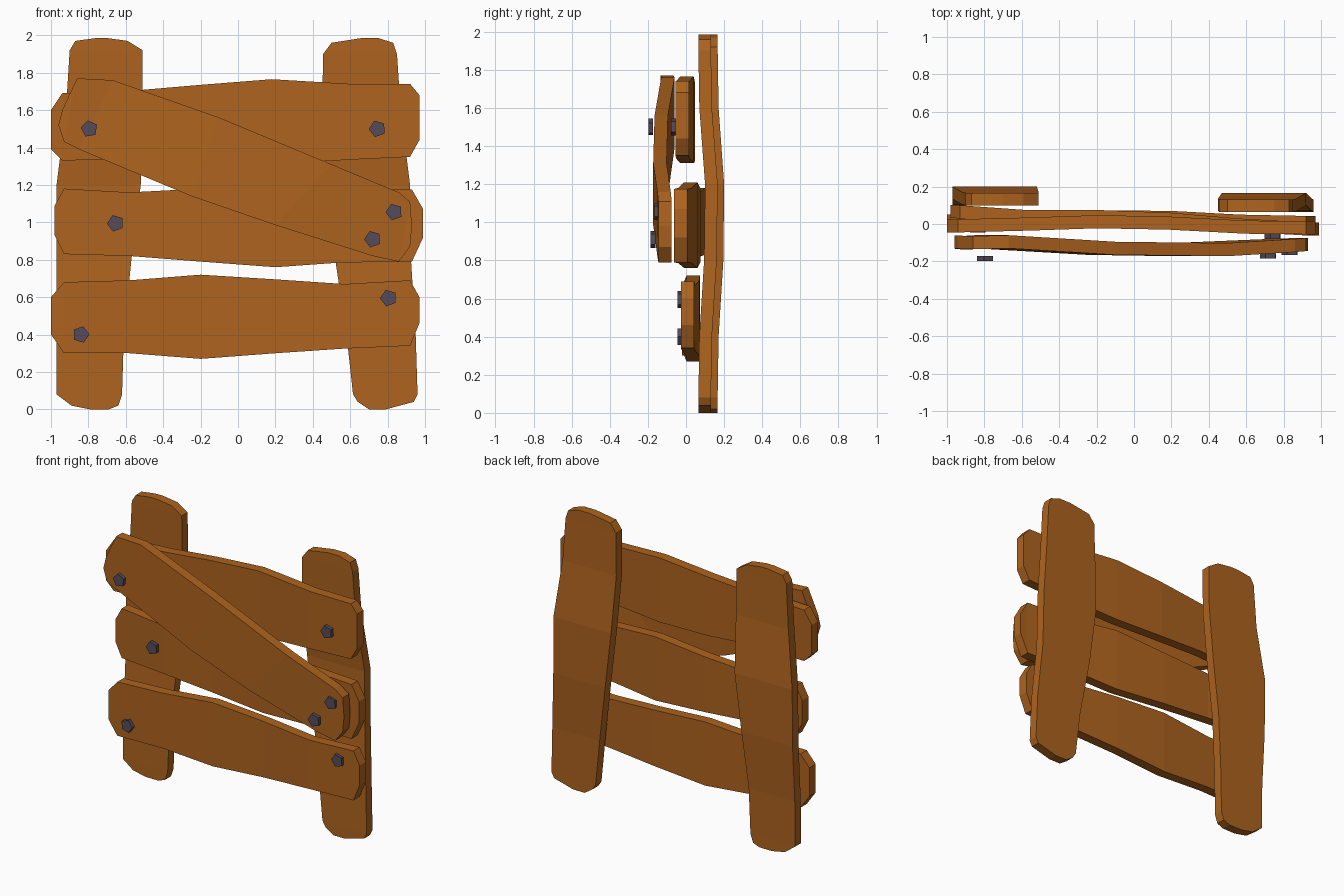
import bpy, bmesh, math
from mathutils import Matrix


def material(name, rgb):
    m = bpy.data.materials.new(name)
    m.diffuse_color = (*rgb, 1)
    return m


WOOD = material("brown_wood", (0.42, 0.125, 0.013))
IRON = material("dark_iron", (0.09, 0.07, 0.10))


def finish(bm, name, mat):
    bmesh.ops.recalc_face_normals(bm, faces=bm.faces)
    me = bpy.data.meshes.new(name)
    bm.to_mesh(me)
    bm.free()
    me.materials.append(mat)
    ob = bpy.data.objects.new(name, me)
    bpy.context.collection.objects.link(ob)
    return ob


def board(name, stations, thick):
    """Loft rectangular sections; station = x1, z1, x2, z2, y of the front."""
    bm = bmesh.new()
    rings = []
    for x1, z1, x2, z2, y in stations:
        rings.append([bm.verts.new(p) for p in (
            (x1, y, z1), (x2, y, z2), (x2, y + thick, z2), (x1, y + thick, z1))])
    for a, b in zip(rings, rings[1:]):
        for i in range(4):
            j = (i + 1) % 4
            bm.faces.new((a[i], a[j], b[j], b[i]))
    bm.faces.new(rings[0])
    bm.faces.new(rings[-1])
    finish(bm, name, WOOD)


def plank(name, rows, thick=0.07):      # rows: x, low z, high z, front y
    board(name, [(x, lo, x, hi, y) for x, lo, hi, y in rows], thick)


def post(name, rows, thick=0.066):      # rows: z, left x, right x, front y
    board(name, [(l, z, r, z, y) for z, l, r, y in rows], thick)


# Upright posts, the left one set slightly further back
post("left_post", [
    (0.0, -0.79, -0.69, 0.10), (0.02, -0.89, -0.64, 0.10), (0.08, -0.97, -0.62, 0.10),
    (0.4, -0.97, -0.61, 0.105), (0.8, -0.97, -0.57, 0.13), (1.2, -0.97, -0.52, 0.134),
    (1.6, -0.92, -0.51, 0.105), (1.92, -0.90, -0.51, 0.10), (1.97, -0.87, -0.59, 0.10),
    (1.985, -0.76, -0.70, 0.10)])
post("right_post", [
    (0.0, 0.70, 0.79, 0.065), (0.04, 0.64, 0.94, 0.065), (0.08, 0.615, 0.96, 0.065),
    (0.4, 0.58, 0.95, 0.07), (0.8, 0.52, 0.925, 0.095), (1.2, 0.47, 0.92, 0.10),
    (1.6, 0.45, 0.87, 0.07), (1.9, 0.455, 0.85, 0.065), (1.96, 0.50, 0.83, 0.065),
    (1.985, 0.66, 0.75, 0.065)])

# Horizontal planks
plank("top_plank", [
    (-1.0, 1.39, 1.60, -0.045), (-0.94, 1.33, 1.69, -0.045), (-0.55, 1.34, 1.705, -0.035),
    (-0.2, 1.32, 1.735, -0.023), (0.18, 1.31, 1.765, -0.03), (0.6, 1.335, 1.74, -0.052),
    (0.92, 1.35, 1.74, -0.055), (0.97, 1.44, 1.68, -0.055)])
plank("middle_plank", [
    (-0.98, 0.93, 1.09, 0.032), (-0.93, 0.83, 1.18, 0.03), (-0.58, 0.82, 1.16, 0.005),
    (-0.2, 0.79, 1.18, 0.005), (0.2, 0.76, 1.21, -0.01), (0.55, 0.785, 1.18, -0.04),
    (0.93, 0.79, 1.175, -0.062), (0.99, 0.92, 1.07, -0.062)])
plank("bottom_plank", [
    (-1.0, 0.40, 0.60, -0.02), (-0.93, 0.30, 0.68, -0.02), (-0.58, 0.30, 0.69, -0.01),
    (-0.2, 0.27, 0.72, 0.003), (0.2, 0.30, 0.695, 0.0), (0.57, 0.325, 0.67, -0.02),
    (0.92, 0.34, 0.69, -0.027), (0.97, 0.46, 0.60, -0.027)])

# Diagonal brace across the front
board("diagonal_brace", [
    (-0.96, 1.52, -0.94, 1.60, -0.132), (-0.93, 1.43, -0.86, 1.77, -0.135),
    (-0.85, 1.39, -0.67, 1.76, -0.13), (-0.25, 1.14, -0.10, 1.56, -0.165),
    (0.20, 0.985, 0.50, 1.31, -0.172), (0.72, 0.82, 0.86, 1.16, -0.15),
    (0.86, 0.79, 0.92, 1.11, -0.145), (0.92, 0.87, 0.93, 0.98, -0.145)], 0.07)

# Five-sided nail heads: x, z, front y, turn in degrees
for i, (x, z, y, turn) in enumerate([
        (-0.795, 1.50, -0.198, 10), (0.745, 1.50, -0.08, 20), (-0.655, 0.995, -0.03, 20),
        (0.835, 1.055, -0.165, 20), (0.72, 0.91, -0.185, 20), (0.805, 0.595, -0.045, 20),
        (-0.84, 0.40, -0.045, 55)]):
    bm = bmesh.new()
    bmesh.ops.create_cone(
        bm, cap_ends=True, segments=5, radius1=0.046, radius2=0.046, depth=0.026,
        matrix=Matrix.Translation((x, y + 0.013, z))
        @ Matrix.Rotation(math.radians(90), 4, 'X')
        @ Matrix.Rotation(math.radians(turn), 4, 'Z'))
    finish(bm, "nail_%d" % (i + 1), IRON)
